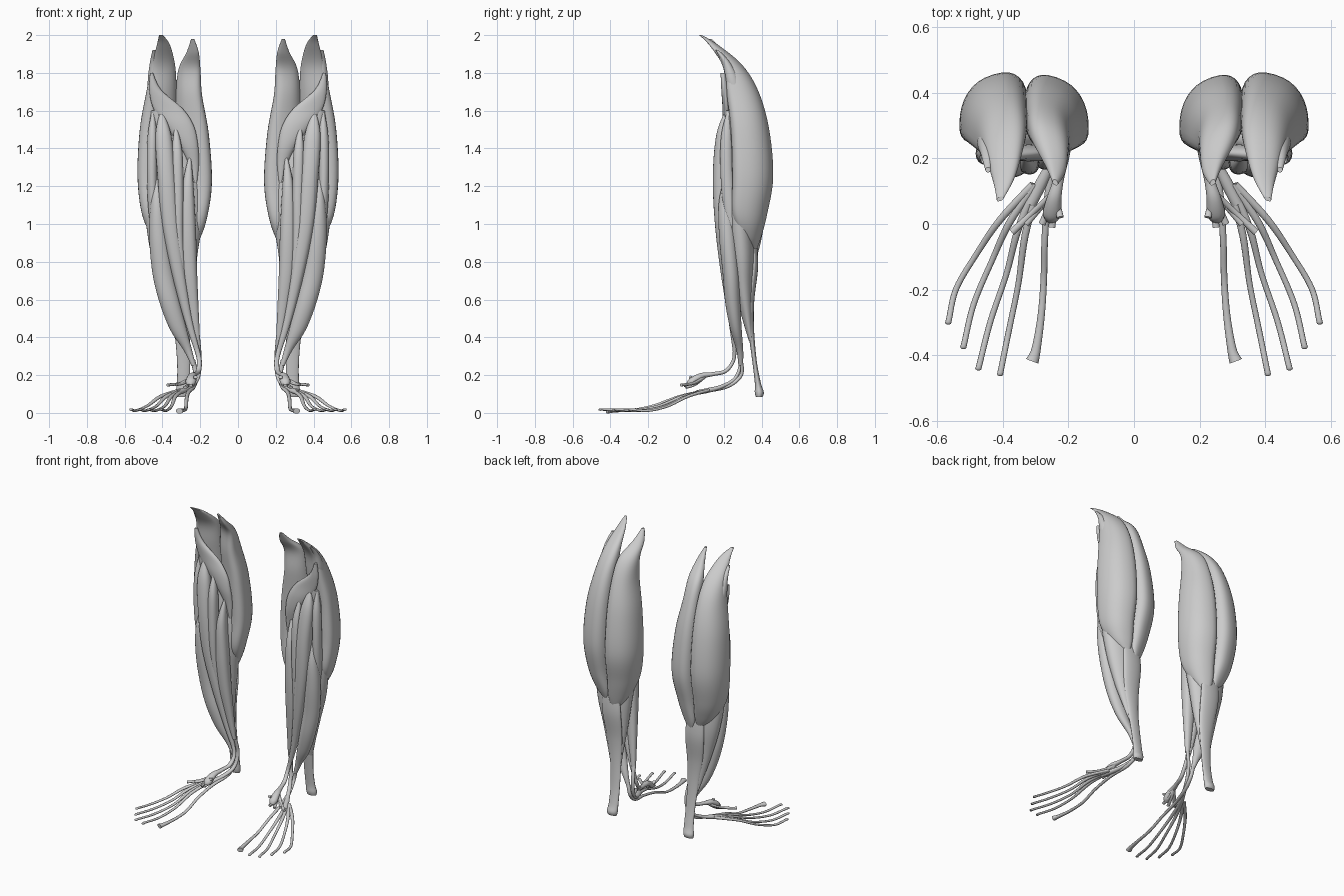
import bpy, bmesh, math
from mathutils import Vector


def spline(rows, sub):
    """Catmull-Rom interpolation through rows of equal length."""
    out = []
    for i in range(len(rows) - 1):
        p0, p1 = rows[max(i - 1, 0)], rows[i]
        p2, p3 = rows[i + 1], rows[min(i + 2, len(rows) - 1)]
        for k in range(sub):
            t = k / sub
            out.append([0.5 * (2 * b + (c - a) * t + (2 * a - 5 * b + 4 * c - d) * t * t
                               + (3 * b - a - 3 * c + d) * t ** 3)
                        for a, b, c, d in zip(p0, p1, p2, p3)])
    out.append(list(rows[-1]))
    return out


def power(c, e):
    return math.copysign(abs(c) ** e, c)


def loft(name, rows, shear=0, front=1.0, square=1.0, level=True, sides=24, sub=6):
    """Rows are x, y, z, half width, half depth. Level sections or sections square to the path.
    shear slides +x points towards -y, front < 1 flattens the -y side, square < 1 fills corners."""
    pts = spline(rows, sub)
    pos = [Vector(p[:3]) for p in pts]
    bm = bmesh.new()
    rings = []
    for i, p in enumerate(pts):
        u, v = Vector((1, 0, 0)), Vector((0, 1, 0))
        if not level:
            t = (pos[min(i + 1, len(pos) - 1)] - pos[max(i - 1, 0)]).normalized()
            u = (u - t * u.dot(t)).normalized()
            v = u.cross(t)
        ring = []
        for k in range(sides):
            a = 2 * math.pi * k / sides
            x = max(p[3], .003) * power(math.cos(a), square)
            y = max(p[4], .003) * power(math.sin(a), square)
            if y < 0:
                y *= front
            ring.append(bm.verts.new(pos[i] + u * x + v * (y - shear * x)))
        rings.append(ring)
    for r, s in zip(rings, rings[1:]):
        for k in range(sides):
            j = (k + 1) % sides
            bm.faces.new((r[k], r[j], s[j], s[k]))
    bm.faces.new(rings[0])
    bm.faces.new(rings[-1])
    bmesh.ops.recalc_face_normals(bm, faces=bm.faces)
    for f in bm.faces:
        f.smooth = len(f.verts) == 4
    me = bpy.data.meshes.new(name)
    bm.to_mesh(me)
    bm.free()
    ob = bpy.data.objects.new(name, me)
    bpy.context.collection.objects.link(ob)
    m = ob.modifiers.new("other_leg", 'MIRROR')
    m.use_mirror_merge = False


def tendon(name, rows):
    """Rows are x, y, z, radius."""
    loft(name, [r + (r[3] * .75,) for r in rows], level=False, sides=10)


# Two calf heads
loft("calf_outer_head", [
    (.408, .075, 2.0, .010, .008), (.395, .14, 1.95, .034, .025), (.395, .235, 1.84, .062, .06),
    (.405, .28, 1.70, .080, .10), (.422, .317, 1.50, .098, .118), (.428, .33, 1.25, .104, .126),
    (.418, .318, 1.05, .090, .106), (.39, .338, .93, .062, .055), (.362, .355, .86, .02, .015)],
    shear=.3, front=.6, square=.84, sides=32)
loft("calf_inner_head", [
    (.24, .125, 1.98, .008, .010), (.24, .175, 1.91, .032, .03), (.257, .25, 1.82, .058, .058),
    (.260, .28, 1.68, .070, .095), (.245, .31, 1.48, .090, .115), (.236, .325, 1.22, .098, .122),
    (.252, .312, 1.02, .085, .10), (.275, .335, .89, .058, .052), (.29, .352, .81, .02, .015)],
    shear=-.35, front=.65, square=.84, sides=32)

# Broad deep calf muscle and heel tendon
loft("deep_calf", [
    (.43, .235, 1.60, .03, .03), (.395, .26, 1.48, .085, .05), (.35, .28, 1.32, .135, .065),
    (.338, .28, 1.08, .155, .075), (.338, .295, .85, .125, .07), (.325, .305, .66, .088, .05),
    (.31, .325, .50, .055, .028), (.295, .345, .38, .035, .012)], sides=32)
loft("heel_tendon", [
    (.325, .355, .95, .06, .015), (.318, .36, .78, .07, .022), (.308, .342, .6, .058, .02),
    (.297, .344, .45, .042, .016), (.288, .362, .28, .035, .012), (.288, .38, .16, .035, .016),
    (.292, .388, .11, .038, .024), (.293, .388, .085, .033, .018)])

# Knee muscles crossing behind the joint
loft("knee_diagonal_muscle", [
    (.458, .195, 1.80, .008, .012), (.438, .205, 1.71, .032, .018), (.37, .215, 1.61, .078, .022),
    (.31, .217, 1.52, .076, .026), (.262, .222, 1.42, .05, .024), (.235, .235, 1.32, .028, .018),
    (.225, .24, 1.22, .008, .008)])
loft("knee_slender_muscle", [
    (.445, .165, 1.92, .008, .008), (.445, .215, 1.85, .022, .022), (.452, .25, 1.74, .026, .035),
    (.44, .27, 1.6, .022, .028), (.39, .28, 1.48, .01, .01)])

# Front row of deep flexor bellies
loft("shin_rear_muscle", [
    (.405, .215, 1.60, .006, .008), (.395, .195, 1.47, .042, .035), (.378, .188, 1.25, .048, .046),
    (.357, .195, 1.00, .046, .042), (.315, .22, .74, .036, .036), (.265, .245, .50, .022, .022),
    (.22, .258, .34, .014, .012)], square=.85)
loft("shin_rear_muscle_inner_head", [
    (.33, .21, 1.52, .006, .008), (.322, .19, 1.38, .028, .032), (.318, .188, 1.15, .030, .036),
    (.315, .20, .92, .028, .032), (.29, .225, .68, .018, .02)], square=.85)
loft("toe_flexor", [
    (.255, .225, 1.36, .006, .008), (.265, .207, 1.2, .03, .036), (.265, .21, .98, .042, .042),
    (.257, .225, .76, .04, .036), (.237, .245, .56, .028, .024), (.215, .265, .38, .014, .013)],
    square=.85)
loft("big_toe_flexor", [
    (.43, .22, 1.28, .006, .008), (.428, .21, 1.12, .034, .036), (.42, .22, .94, .05, .045),
    (.397, .238, .74, .056, .044), (.36, .248, .58, .054, .04), (.315, .265, .44, .044, .03),
    (.265, .285, .33, .022, .018), (.235, .29, .25, .012, .012)])
loft("outer_deep_strip", [
    (.45, .225, 1.60, .006, .008), (.453, .215, 1.46, .026, .03), (.455, .217, 1.26, .027, .034),
    (.448, .235, 1.06, .025, .034), (.43, .255, .86, .010, .014)])

# Tendons turning under the ankle
tendon("toe_flexor_tendon", [
    (.215, .265, .40, .014), (.204, .29, .28, .012), (.215, .262, .185, .013),
    (.25, .19, .14, .014), (.285, .12, .12, .018), (.315, .06, .108, .017)])
tendon("big_toe_tendon", [
    (.24, .292, .28, .013), (.222, .292, .20, .013), (.235, .22, .14, .013), (.262, .09, .11, .011),
    (.272, -.05, .075, .010), (.275, -.17, .03, .010), (.283, -.28, .016, .011),
    (.298, -.38, .012, .014), (.310, -.418, .010, .020)])
tendon("arch_tendon", [
    (.225, .257, .36, .014), (.205, .252, .28, .013), (.21, .21, .222, .014),
    (.228, .14, .205, .015), (.243, .08, .195, .022), (.25, .03, .165, .028), (.255, .01, .145, .014)])

# Arch tendon slips: end x, y, z
for i, end in enumerate([(.225, .02, .19), (.25, -.01, .145), (.28, .0, .135),
                         (.33, .0, .15), (.372, -.025, .148)]):
    mid = ((.24 + end[0]) / 2, (.10 + end[1]) / 2, (.19 + end[2]) / 2 - .012)
    tendon("arch_slip_%d" % (i + 1), [(.24, .10, .19, .010), mid + (.009,), end + (.011,)])

# Four lesser toe tendons: bend x, y and tip x, y
for i, (bx, by, tx, ty) in enumerate([(.352, -.18, .408, -.457), (.388, -.15, .474, -.44),
                                      (.432, -.11, .52, -.375), (.482, -.095, .566, -.30)]):
    sx, sy = .29 + .006 * i, .12
    qx, qy = sx * .47 + bx * .53 + .008, (sy + by) / 2
    ex, ey = (bx + tx) / 2 + .006 * i, (by + ty) / 2
    tendon("toe_tendon_%d" % (i + 2), [
        (sx, sy, .12, .012), (qx, qy, .088, .011), (bx, by, .036, .009),
        (ex, ey, .012, .009), (tx * .9 + ex * .1, ty * .9 + ey * .1, .018, .009),
        (tx, ty, .015, .010)])
